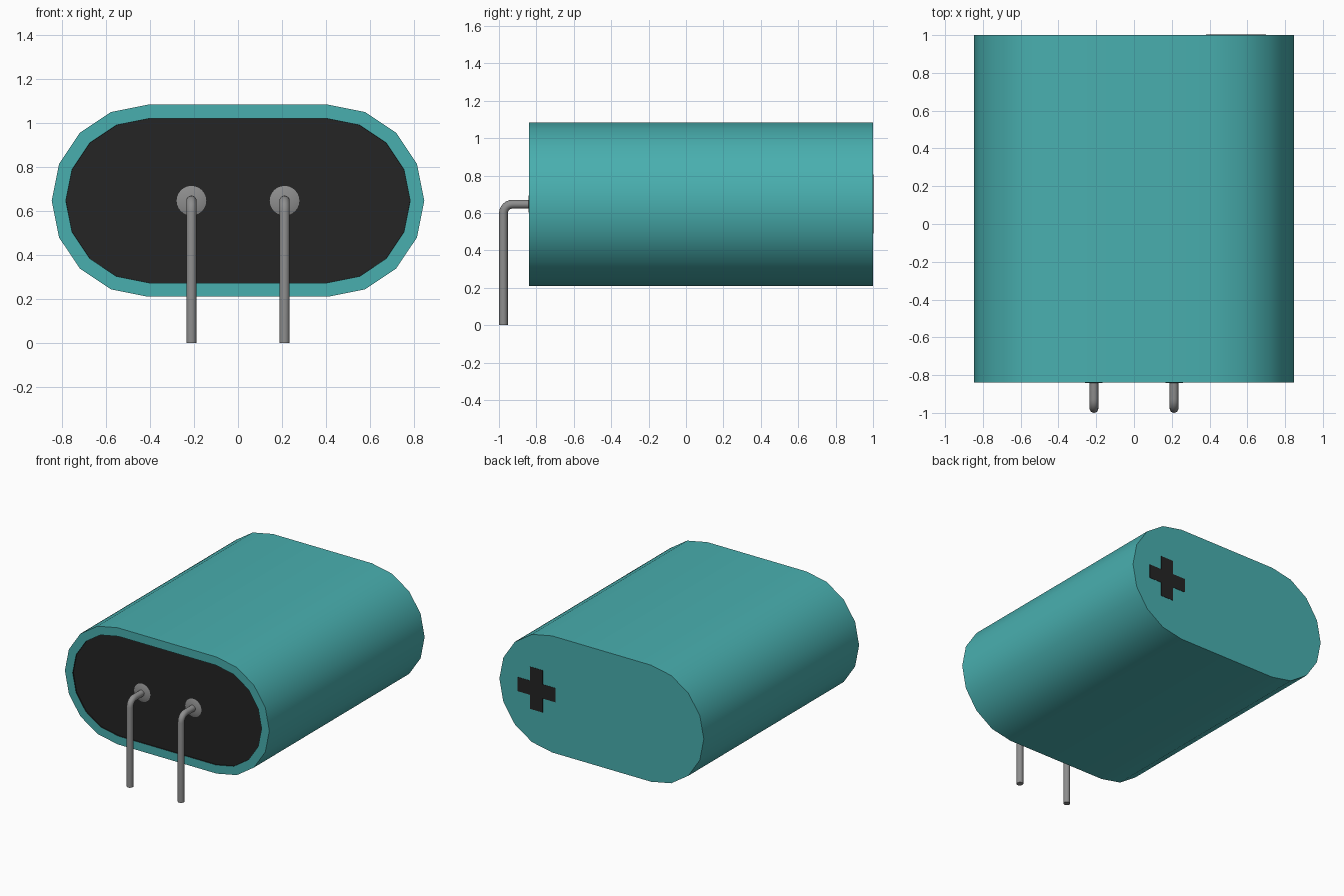
import bpy, bmesh, math
from mathutils import Matrix

cube = bpy.data.objects.get("Cube")
if cube:
    bpy.data.objects.remove(cube, do_unlink=True)

FRONT, BACK, MID_Z = -0.84, 1.0, 0.647
LEAD_X = 0.212


def material(name, rgb):
    m = bpy.data.materials.new(name)
    m.use_nodes = True
    m.diffuse_color = (*rgb, 1)
    m.node_tree.nodes["Principled BSDF"].inputs["Base Color"].default_value = (*rgb, 1)
    return m


teal = material("teal", (0.066, 0.43, 0.43))
black = material("black", (0.018, 0.018, 0.018))
grey = material("grey metal", (0.27, 0.27, 0.27))


def finish(name, bm, mats, smooth=True):
    bmesh.ops.recalc_face_normals(bm, faces=bm.faces[:])
    me = bpy.data.meshes.new(name)
    bm.to_mesh(me)
    bm.free()
    for m in mats:
        me.materials.append(m)
    ob = bpy.data.objects.new(name, me)
    bpy.context.collection.objects.link(ob)
    if smooth:
        bpy.ops.object.select_all(action='DESELECT')
        ob.select_set(True)
        bpy.context.view_layer.objects.active = ob
        bpy.ops.object.shade_smooth_by_angle(angle=math.radians(35))
    return ob


def extrude_y(bm, points, y0, y1):
    """Closed prism from an x-z outline; returns the face at y0."""
    cap = bm.faces.new([bm.verts.new((x, y0, z)) for x, z in points])
    new = bmesh.ops.extrude_face_region(bm, geom=[cap], use_keep_orig=True)
    verts = [g for g in new["geom"] if isinstance(g, bmesh.types.BMVert)]
    bmesh.ops.translate(bm, verts=verts, vec=(0, y1 - y0, 0))
    return cap


# Can: stadium outline with eight segments per round end
outline = []
for side, start in ((1, -90), (-1, 90)):
    for i in range(9):
        a = math.radians(start + 22.5 * i)
        outline.append((side * 0.411 + 0.437 * math.cos(a), MID_Z + 0.437 * math.sin(a)))
bm = bmesh.new()
cap = extrude_y(bm, outline, FRONT, BACK)
bmesh.ops.recalc_face_normals(bm, faces=bm.faces[:])
# Slightly sunken black seal inside the front rim
bmesh.ops.inset_region(bm, faces=[cap], thickness=0.063, use_even_offset=True)
wall = bmesh.ops.inset_region(bm, faces=[cap], thickness=0.0005, depth=-0.008,
                              use_even_offset=True)["faces"]
for f in [cap] + wall:
    f.material_index = 1
finish("can", bm, [teal, black])

# Plus mark on the back, near the left side
t, s, cx = 0.053, 0.158, 0.54
quarter = [(t, s), (t, t), (s, t)]
plus = []
for k in range(4):
    rot = Matrix.Rotation(-k * math.pi / 2, 2)
    for x, z in quarter:
        px, pz = (rot[0][0] * x + rot[0][1] * z, rot[1][0] * x + rot[1][1] * z)
        plus.append((cx + px, MID_Z + pz))
bm = bmesh.new()
extrude_y(bm, plus, BACK - 0.003, BACK + 0.002)
finish("plus_mark", bm, [black], smooth=False)

# Bent wire path (y, z): out of the seal, round the bend, down to the ground
R, BEND, WIRE_Y = 0.0235, 0.05, -0.9765
path = [(FRONT + 0.03, MID_Z)]
for i in range(7):
    a = math.radians(90 + 15 * i)
    path.append((WIRE_Y + BEND + BEND * math.cos(a), MID_Z - BEND + BEND * math.sin(a)))
path.append((WIRE_Y, 0.0))

for side, label in ((1, "left"), (-1, "right")):
    x = side * LEAD_X

    # Wire lead: rings swept along the path
    bm = bmesh.new()
    rings = []
    for i, (y, z) in enumerate(path):
        tilt = math.radians(min(max(i - 1, 0) * 15, 90))
        ring = []
        for j in range(16):
            a = 2 * math.pi * j / 16
            u, v = R * math.cos(a), R * math.sin(a)
            ring.append(bm.verts.new((x + u, y - v * math.sin(tilt), z + v * math.cos(tilt))))
        rings.append(ring)
    for a, b in zip(rings, rings[1:]):
        for j in range(16):
            k = (j + 1) % 16
            bm.faces.new((a[j], a[k], b[k], b[j]))
    bm.faces.new(rings[0])
    bm.faces.new(rings[-1])
    finish(label + "_lead", bm, [grey])

    # Low solder dome round the lead
    bm = bmesh.new()
    bmesh.ops.create_cone(bm, cap_ends=True, segments=24, radius1=0.075, radius2=0.045,
                          depth=0.012,
                          matrix=Matrix.Translation((x, FRONT + 0.005, MID_Z))
                          @ Matrix.Rotation(math.pi / 2, 4, 'X'))
    finish(label + "_solder", bm, [grey])
